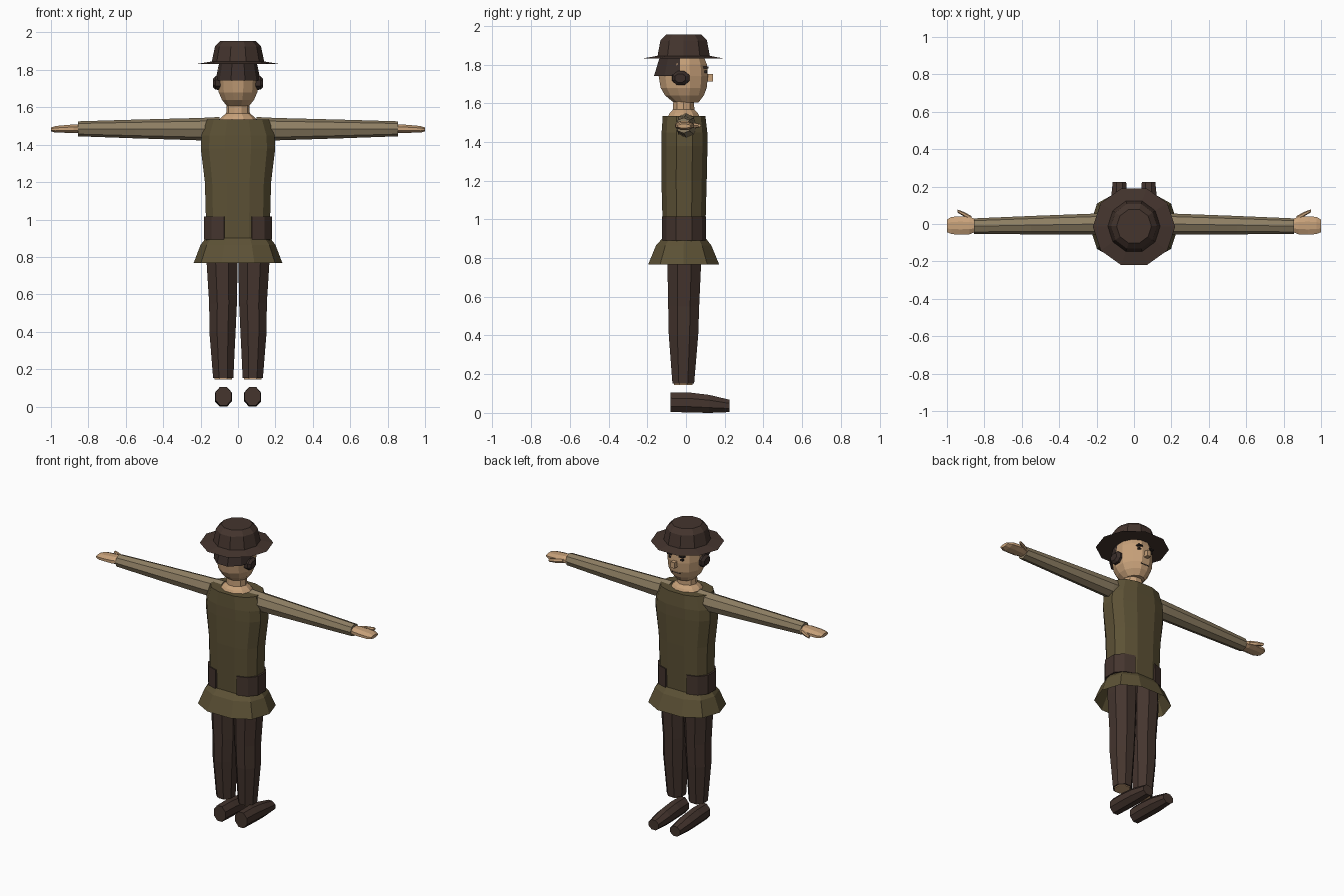
import bpy, bmesh, math
from mathutils import Vector

if "Cube" in bpy.data.objects:
    bpy.data.objects.remove(bpy.data.objects["Cube"])

def material(name, color):
    m = bpy.data.materials.new(name)
    m.diffuse_color = (*color, 1)
    m.use_nodes = True
    m.node_tree.nodes["Principled BSDF"].inputs["Base Color"].default_value = m.diffuse_color
    return m

BROWN = material("dark brown cloth", (0.058, 0.035, 0.027))
HAIR = material("dark hair", (0.042, 0.027, 0.023))
OLIVE = material("olive tunic", (0.108, 0.083, 0.036))
SLEEVE = material("tan sleeve", (0.27, 0.21, 0.125))
SKIN = material("skin", (0.58, 0.36, 0.195))
INK = material("facial dark", (0.025, 0.018, 0.016))

def finish(name, bm, mat):
    bmesh.ops.recalc_face_normals(bm, faces=bm.faces)
    me = bpy.data.meshes.new(name)
    bm.to_mesh(me)
    bm.free()
    me.materials.append(mat)
    ob = bpy.data.objects.new(name, me)
    bpy.context.collection.objects.link(ob)
    return ob

def loft_mesh(rings, n, axis="z", half=False, power=1.0, caps=(True, True)):
    """Rings are (position, centre u, centre v, radius u, radius v)."""
    ang = [(i + (0.5 if half else 0)) * math.tau / n for i in range(n)]
    sp = lambda t: math.copysign(abs(t) ** power, t)
    us, vs = [sp(math.cos(a)) for a in ang], [sp(math.sin(a)) for a in ang]
    mu, mv = max(us), max(vs)
    bm, loops = bmesh.new(), []
    for p, cu, cv, ru, rv in rings:
        row = []
        for a, b in zip(us, vs):
            u, v = cu + ru * a / mu, cv + rv * b / mv
            co = {"z": (u, v, p), "x": (p, u, v), "y": (u, p, v)}[axis]
            row.append(bm.verts.new(co))
        loops.append(row)
    for a, b in zip(loops, loops[1:]):
        for i in range(n):
            j = (i + 1) % n
            bm.faces.new((a[i], a[j], b[j], b[i]))
    if caps[0]:
        bm.faces.new(loops[0])
    if caps[1]:
        bm.faces.new(loops[-1])
    return bm

def loft(name, mat, rings, n, **kw):
    return finish(name, loft_mesh(rings, n, **kw), mat)

def cut(bm, co, no):
    """Remove everything on the side the normal points to."""
    geom = bm.verts[:] + bm.edges[:] + bm.faces[:]
    bmesh.ops.bisect_plane(bm, geom=geom, plane_co=co, plane_no=no, clear_outer=True)

def box(name, mat, lo, hi):
    bm = bmesh.new()
    bmesh.ops.create_cube(bm, size=1)
    lo, hi = Vector(lo), Vector(hi)
    for v in bm.verts:
        v.co = Vector([(lo[k] + hi[k]) / 2 + v.co[k] * (hi[k] - lo[k]) for k in range(3)])
    return finish(name, bm, mat)

# Hat with a wide ten-sided brim and stepped crown
loft("hat", BROWN, [(1.832, 0, -.015, .22, .205), (1.845, 0, -.012, .14, .135),
                    (1.925, 0, -.012, .123, .12), (1.955, 0, -.012, .093, .09)], 10)

# Head, neck and neckline
loft("head", SKIN, [(1.605, 0, 0, .058, .065), (1.64, 0, -.008, .086, .1),
                    (1.68, 0, -.012, .103, .119), (1.74, 0, -.014, .108, .127),
                    (1.80, 0, -.014, .105, .122), (1.838, 0, -.012, .095, .105)], 12, half=True)
loft("neck", SKIN, [(1.525, 0, -.012, .11, .085), (1.55, 0, -.012, .085, .072),
                    (1.568, 0, -.012, .063, .055), (1.63, 0, -.012, .06, .053)], 10)
box("nose", SKIN, (-.014, .095, 1.712), (.014, .14, 1.75))
box("mouth", INK, (-.03, .095, 1.667), (.03, .104, 1.673))

# Hair covering the back of the head
bm = loft_mesh([(1.742, 0, -.025, .122, .14), (1.84, 0, -.02, .103, .115)], 10)
cut(bm, (0, -.03, 1.78), (0, 1, 0))
finish("hair", bm, HAIR)

# Tunic body and flared skirt
loft("tunic", OLIVE, [(.88, 0, -.01, .168, .108), (1.02, 0, -.01, .172, .112),
                      (1.2, 0, -.01, .177, .117), (1.38, 0, -.008, .199, .119),
                      (1.45, 0, -.008, .195, .118), (1.535, 0, -.01, .165, .11)],
     12, half=True, power=.8)
loft("skirt", OLIVE, [(.90, 0, -.01, .172, .114), (.865, 0, -.012, .2, .143),
                      (.768, 0, -.012, .237, .183)], 10, power=.85, caps=(False, False))

for s, side in ((1, "right"), (-1, "left")):
    # Side belt panel wrapping round the hip, open at front and back
    bm = loft_mesh([(.892, 0, -.01, .183, .118), (1.015, 0, -.01, .183, .118)],
                   12, half=True, power=.8, caps=(False, False))
    cut(bm, (s * .075, 0, 1), (-s, 0, 0))
    belt = finish(side + "_belt_panel", bm, BROWN)
    mod = belt.modifiers.new("thickness", "SOLIDIFY")
    mod.thickness = .012

    # Ear cover, eye and brow
    loft(side + "_ear_cover", HAIR, [(s * .09, -.027, 1.73, .045, .037),
                                     (s * .12, -.027, 1.73, .044, .036),
                                     (s * .134, -.03, 1.73, .028, .022)], 8, axis="x", half=True)
    x0, x1 = sorted((s * .026, s * .058))
    box(side + "_eye", INK, (x0 + .006, .085, 1.757), (x1 - .006, .109, 1.769))
    box(side + "_brow", INK, (x0, .085, 1.78), (x1, .115, 1.789))

    # Sleeve tapering to the wrist
    loft(side + "_sleeve", SLEEVE, [(s * .1, 0, 1.488, .055, .06), (s * .2, 0, 1.483, .056, .06),
                                    (s * .55, -.006, 1.484, .049, .05),
                                    (s * .855, -.012, 1.485, .042, .04)], 8, axis="x")
    # Hand and thumb
    loft(side + "_hand", SKIN, [(s * .84, -.008, 1.485, .032, .022), (s * .88, -.008, 1.485, .047, .023),
                                (s * .93, -.008, 1.484, .049, .02), (s * .975, -.008, 1.482, .046, .018),
                                (s * 1.0, -.01, 1.482, .034, .01)], 8, axis="x", half=True)
    loft(side + "_thumb", SKIN, [(s * .87, .03, 1.485, .013, .013), (s * .91, .053, 1.485, .012, .012),
                                 (s * .945, .07, 1.485, .008, .008)], 6, axis="x")

    # Trouser leg, bare ankle and shoe
    loft(side + "_trouser_leg", BROWN, [(.152, s * .079, -.014, .054, .056), (.40, s * .083, -.013, .07, .076),
                                        (.55, s * .08, -.012, .074, .08), (.77, s * .085, -.009, .083, .087),
                                        (.89, s * .083, -.009, .08, .088)], 8, half=True)
    loft(side + "_ankle", SKIN, [(.145, s * .079, -.014, .046, .048), (.16, s * .079, -.014, .046, .048)],
         8, half=True)
    loft(side + "_shoe", BROWN, [(-.08, s * .078, .055, .042, .05), (.02, s * .078, .0535, .045, .0515),
                                 (.12, s * .078, .0465, .046, .0465), (.225, s * .078, .036, .036, .032)],
         8, axis="y", half=True)
